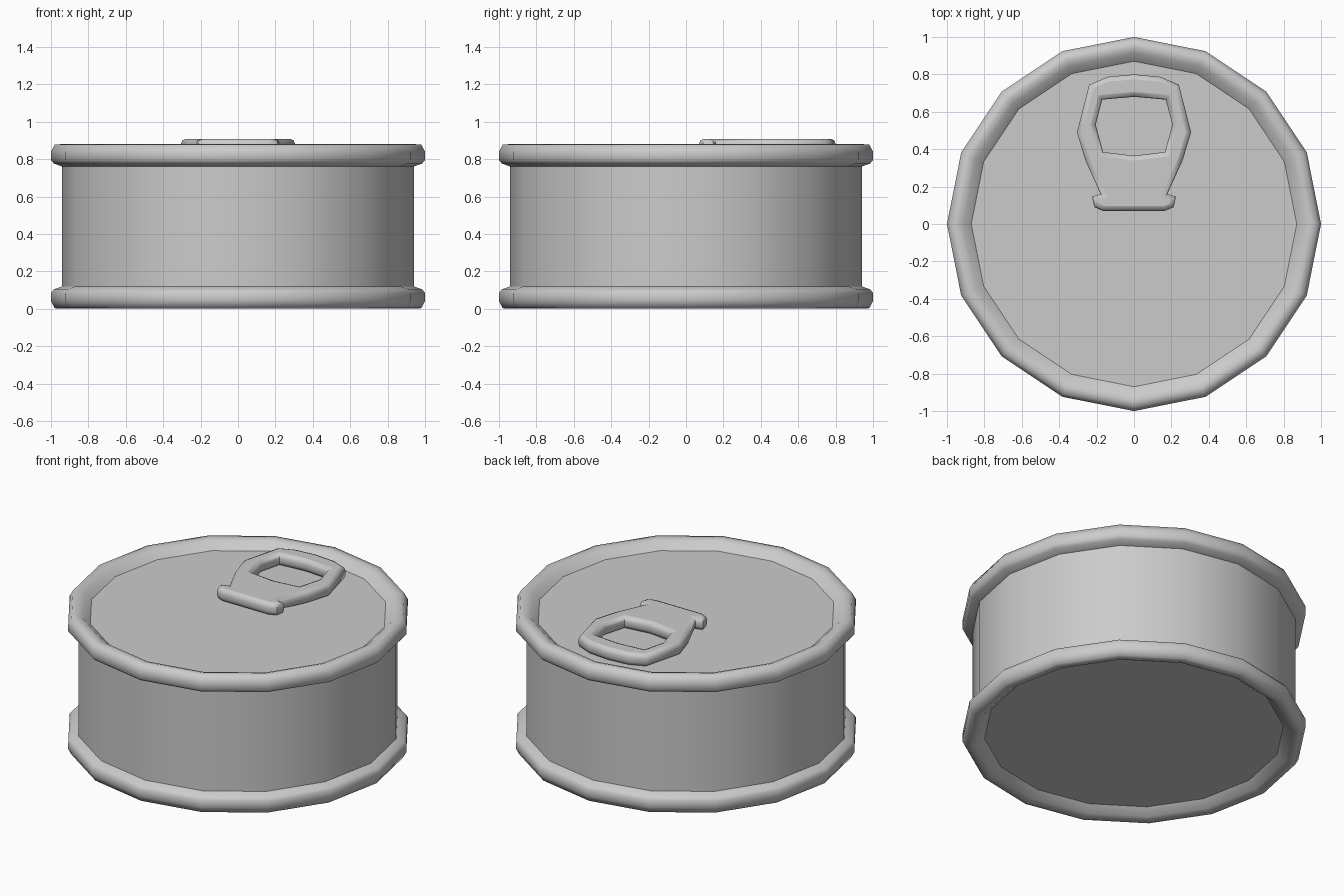
import bpy, math

if "Cube" in bpy.data.objects:
    bpy.data.objects.remove(bpy.data.objects["Cube"])

SIDES = 16
H = 0.88


def smooth(ob, angle):
    bpy.ops.object.select_all(action='DESELECT')
    ob.select_set(True)
    bpy.context.view_layer.objects.active = ob
    bpy.ops.object.shade_smooth_by_angle(angle=math.radians(angle))


def lathe(name, profile, angle=60, cap=False):
    """Revolve (radius, z) points, listed so that faces point outward."""
    verts, faces = [], []
    for r, z in profile:
        for i in range(SIDES):
            a = 2 * math.pi * i / SIDES
            verts.append((r * math.cos(a), r * math.sin(a), z))
    for k in range(len(profile) - 1):
        for i in range(SIDES):
            j = (i + 1) % SIDES
            faces.append((k * SIDES + i, k * SIDES + j,
                          (k + 1) * SIDES + j, (k + 1) * SIDES + i))
    if cap:
        faces.append(tuple(range(SIDES)))
    me = bpy.data.meshes.new(name)
    me.from_pydata(verts, [], faces)
    ob = bpy.data.objects.new(name, me)
    bpy.context.collection.objects.link(ob)
    smooth(ob, angle)
    return ob


# Can wall
lathe("can_wall", [(0.94, 0.12), (0.94, H - 0.12)])

# Rolled rims, the upper one mirrors the lower one
rim = [(0.87, 0.05), (0.915, 0.01), (0.945, 0.0), (0.98, 0.003),
       (1.0, 0.04), (1.0, 0.085), (0.985, 0.103), (0.94, 0.12)]
lathe("lower_rim", rim)
lathe("upper_rim", [(r, H - z) for r, z in reversed(rim)])

# Recessed lid and base
lathe("lid", [(0.87, H - 0.05)], cap=True)
base = lathe("base", [(0.87, 0.05)], cap=True)
base.data.flip_normals()


# Pull tab: mirrored outline with finger hole, rounded by a curve bevel
def mirrored(half):
    return half + [(-x, y) for x, y in reversed(half) if x > 0]


outer = mirrored([(0, 0.80), (0.14, 0.787), (0.24, 0.745), (0.305, 0.49),
                  (0.26, 0.34), (0.178, 0.16), (0.224, 0.147),
                  (0.212, 0.09), (0.165, 0.07)])
hole = mirrored([(0, 0.68), (0.17, 0.665), (0.205, 0.53),
                 (0.165, 0.385), (0, 0.365)])

cu = bpy.data.curves.new("pull_tab", 'CURVE')
cu.dimensions = '2D'
cu.fill_mode = 'BOTH'
for pts in (outer, hole):
    sp = cu.splines.new('POLY')
    sp.points.add(len(pts) - 1)
    for p, (x, y) in zip(sp.points, pts):
        p.co = (x, y, 0, 1)
    sp.use_cyclic_u = True
cu.extrude = 0.014
cu.bevel_depth = 0.026
cu.bevel_resolution = 1
cu.offset = -0.026
tab = bpy.data.objects.new("pull_tab", cu)
bpy.context.collection.objects.link(tab)
tab.location.z = 0.868
bpy.ops.object.select_all(action='DESELECT')
tab.select_set(True)
bpy.context.view_layer.objects.active = tab
bpy.ops.object.convert(target='MESH')
tab = bpy.context.view_layer.objects.active
smooth(tab, 50)
